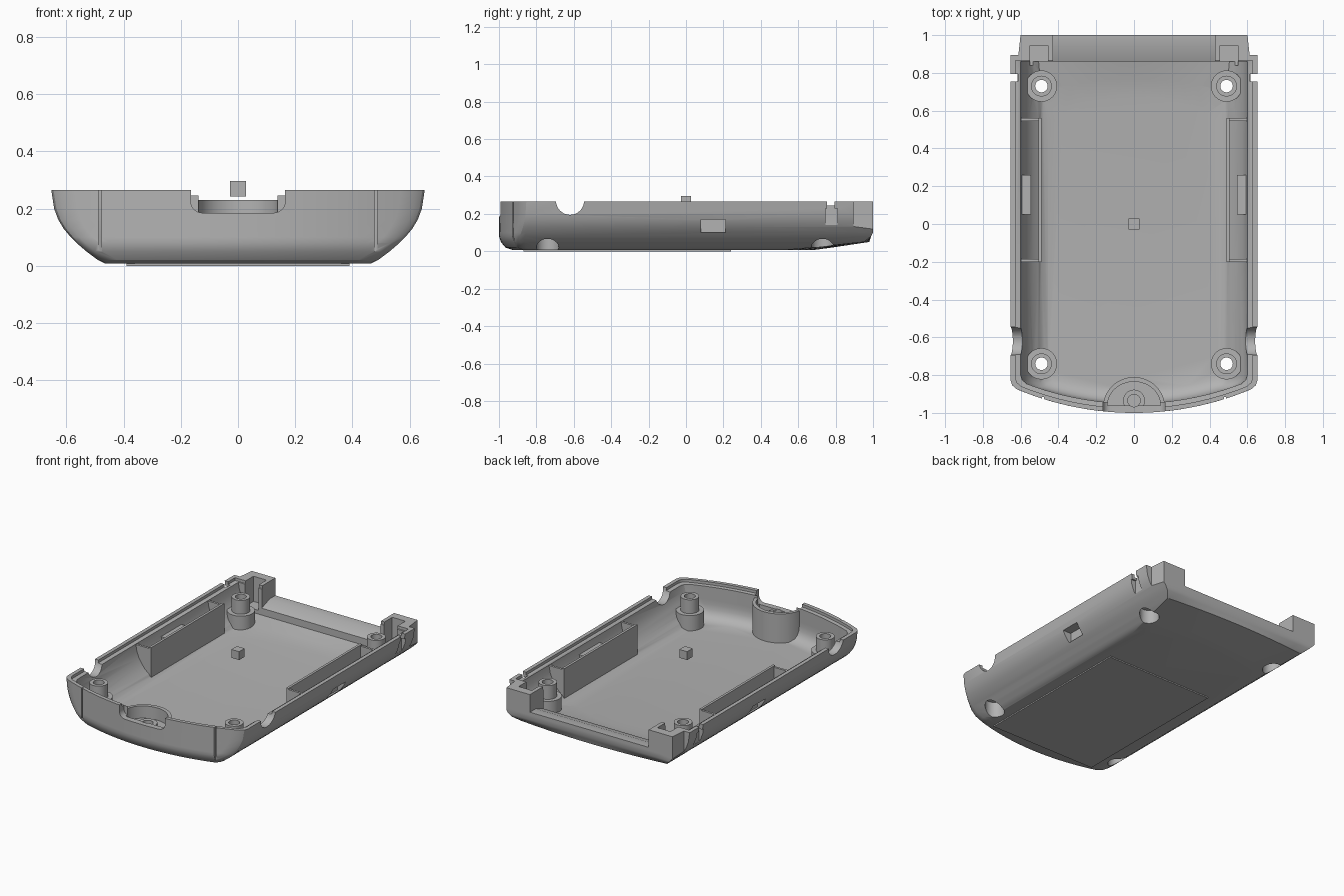
import bpy, bmesh, math
from math import sin, cos, pi, sqrt

if "Cube" in bpy.data.objects:
    bpy.data.objects.remove(bpy.data.objects["Cube"])

grey = bpy.data.materials.new("grey_plastic")
grey.diffuse_color = (0.45, 0.45, 0.45, 1)
grey.use_nodes = True
grey.node_tree.nodes["Principled BSDF"].inputs["Base Color"].default_value = grey.diffuse_color


def loft(name, rings):
    """Closed solid through rings of equal point count."""
    bm = bmesh.new()
    vs = [[bm.verts.new(p) for p in r] for r in rings]
    n = len(vs[0])
    for a, b in zip(vs, vs[1:]):
        for i in range(n):
            j = (i + 1) % n
            bm.faces.new((a[i], a[j], b[j], b[i]))
    bm.faces.new(vs[0][::-1])
    bm.faces.new(vs[-1])
    bmesh.ops.recalc_face_normals(bm, faces=bm.faces)
    me = bpy.data.meshes.new(name)
    bm.to_mesh(me)
    bm.free()
    ob = bpy.data.objects.new(name, me)
    bpy.context.collection.objects.link(ob)
    return ob


def prism(name, pts, a, b, axis='z'):
    """Extrude a 2D profile along an axis from a to b."""
    put = {'x': lambda u, v, t: (t, u, v),
           'y': lambda u, v, t: (u, t, v),
           'z': lambda u, v, t: (u, v, t)}[axis]
    return loft(name, [[put(u, v, t) for u, v in pts] for t in (a, b)])


def box(name, x0, x1, y0, y1, z0, z1):
    return prism(name, [(x0, y0), (x1, y0), (x1, y1), (x0, y1)], z0, z1)


def sbox(s, x0, x1, *rest):
    x0, x1 = sorted((s * x0, s * x1))
    return box("helper", x0, x1, *rest)


def circle(cx, cy, r, n=32):
    return [(cx + r * cos(2 * pi * i / n), cy + r * sin(2 * pi * i / n)) for i in range(n)]


def combine(target, tool, op='DIFFERENCE'):
    """Apply a boolean and discard the tool object."""
    m = target.modifiers.new("bool", 'BOOLEAN')
    m.operation, m.object, m.solver = op, tool, 'EXACT'
    bpy.context.view_layer.objects.active = target
    bpy.ops.object.modifier_apply(modifier=m.name)
    bpy.data.objects.remove(tool)


def outline(z, w, d, yb, k):
    """Plan outline at height z: bowed front, straight sides, bowed back."""
    R, e = 1.6, w - 0.03
    yf = lambda x: -1 + d + R - sqrt(R * R - x * x)
    ye = yf(e)
    pts = [(-w, ye + 0.045), (-w + 0.008, ye + 0.02)]
    pts += [(e * (i / 12 - 1), yf(e * (i / 12 - 1))) for i in range(25)]
    pts += [(w - 0.008, ye + 0.02), (w, ye + 0.045)]
    pts += [(w * (1 - i / 6), yb - k * (w * (1 - i / 6)) ** 2) for i in range(13)]
    return [(x, y, z) for x, y in pts]


# Outer body: z, half width, front inset, back y, back bow
shell = loft("lower_case", [outline(*s) for s in (
    (.008, .465, .07, .69, .7), (.02, .49, .035, .78, .45), (.05, .53, .01, .98, .1),
    (.08, .565, 0, .99, 0), (.1, .585, 0, 1, 0), (.13, .61, 0, 1, 0),
    (.16, .628, 0, 1, 0), (.2, .643, 0, 1, 0), (.265, .653, 0, 1, 0))])

# Inner cavity with a stepped rim
cavity = loft("cavity", [outline(*s) for s in (
    (.04, .455, .12, .68, .7), (.055, .49, .085, .77, .3), (.075, .505, .065, .86, 0),
    (.1, .535, .055, .86, 0), (.13, .558, .05, .86, 0), (.16, .577, .05, .86, 0),
    (.2, .592, .05, .86, 0), (.245, .6, .05, .86, 0), (.247, .628, .025, .865, 0),
    (.3, .628, .025, .866, 0))])

BOSSES = [(s * .49, y) for s in (-1, 1) for y in (-.74, .73)]

# Features left standing inside the cavity: screw posts, side rails, latch housings
for x, y in BOSSES:
    combine(cavity, prism("helper", circle(x, y, .083), 0, .14))
    combine(cavity, prism("helper", circle(x, y, .055), .1, .23))
for s in (-1, 1):
    combine(cavity, sbox(s, .49, .506, -.2, .56, 0, .25))
    for y in (-.2, .545):
        combine(cavity, sbox(s, .498, .66, y, y + .015, .01, .242))
    combine(cavity, sbox(s, .545, .66, .05, .26, .02, .2))
# Front drum
combine(cavity, prism("helper", circle(0, -.975, .165, 48), 0, .23))
combine(shell, cavity)

# Screw holes with counterbores from below
for x, y in BOSSES:
    combine(shell, prism("helper", circle(x, y, .06), -.1, .11))
    combine(shell, prism("helper", circle(x, y, .033), -.1, .3))

# Front drum pocket, screw pad and cable notch
half = [(.14 * cos(pi * i / 24), -.96 + .125 * sin(pi * i / 24)) for i in range(25)]
combine(shell, prism("helper", half, .15, .3))
arc = [(.125 + .04 * sin(pi / 2 * i / 6), .225 - .04 * cos(pi / 2 * i / 6)) for i in range(7)]
notch = arc + [(.165, .3), (-.165, .3)] + [(-x, z) for x, z in arc[::-1]]
combine(shell, prism("helper", notch, -1.1, -.945, 'y'))
combine(shell, prism("helper", circle(0, -.935, .058), .1, .172), 'UNION')
combine(shell, prism("helper", circle(0, -.935, .033), .09, .3))

# Open back with low sloping lip
combine(shell, prism("helper", [(.84, .12), (.86, .12), (.94, .15), (1.1, .15),
                                (1.1, .3), (.84, .3)], -.43, .43, 'x'))

for s in (-1, 1):
    # Narrowed back corner, its pocket
    nx = [(s * .612, .895), (s * .8, .895), (s * .8, 1.1), (s * .59, 1.1)]
    combine(shell, prism("helper", nx, -.1, .4))
    combine(shell, sbox(s, .455, .55, .84, .945, .1, .3))
    # Slot and slit near the back, latch window, round side opening, front groove
    combine(shell, sbox(s, .615, .75, .745, .81, .14, .23))
    combine(shell, sbox(s, .615, .75, .755, .795, .2, .3))
    combine(shell, sbox(s, .572, .75, .08, .21, .1, .17))
    a, b = sorted((s * .55, s * .75))
    combine(shell, prism("helper", circle(-.62, .27, .075), a, b, 'x'))
    combine(shell, sbox(s, .477, .488, -1, -.916, .02, .3))

# Thin door on the underside, small cube over the centre
door = box("battery_door", -.39, .39, -.87, .24, 0, .012)
cube = box("centre_cube", -.028, .028, -.028, .028, .242, .297)

for ob in (shell, door, cube):
    ob.data.materials.clear()
    ob.data.materials.append(grey)
    ob.data.polygons.foreach_set("material_index", [0] * len(ob.data.polygons))
bpy.ops.object.select_all(action='DESELECT')
shell.select_set(True)
bpy.context.view_layer.objects.active = shell
bpy.ops.object.shade_smooth_by_angle(angle=math.radians(30))
